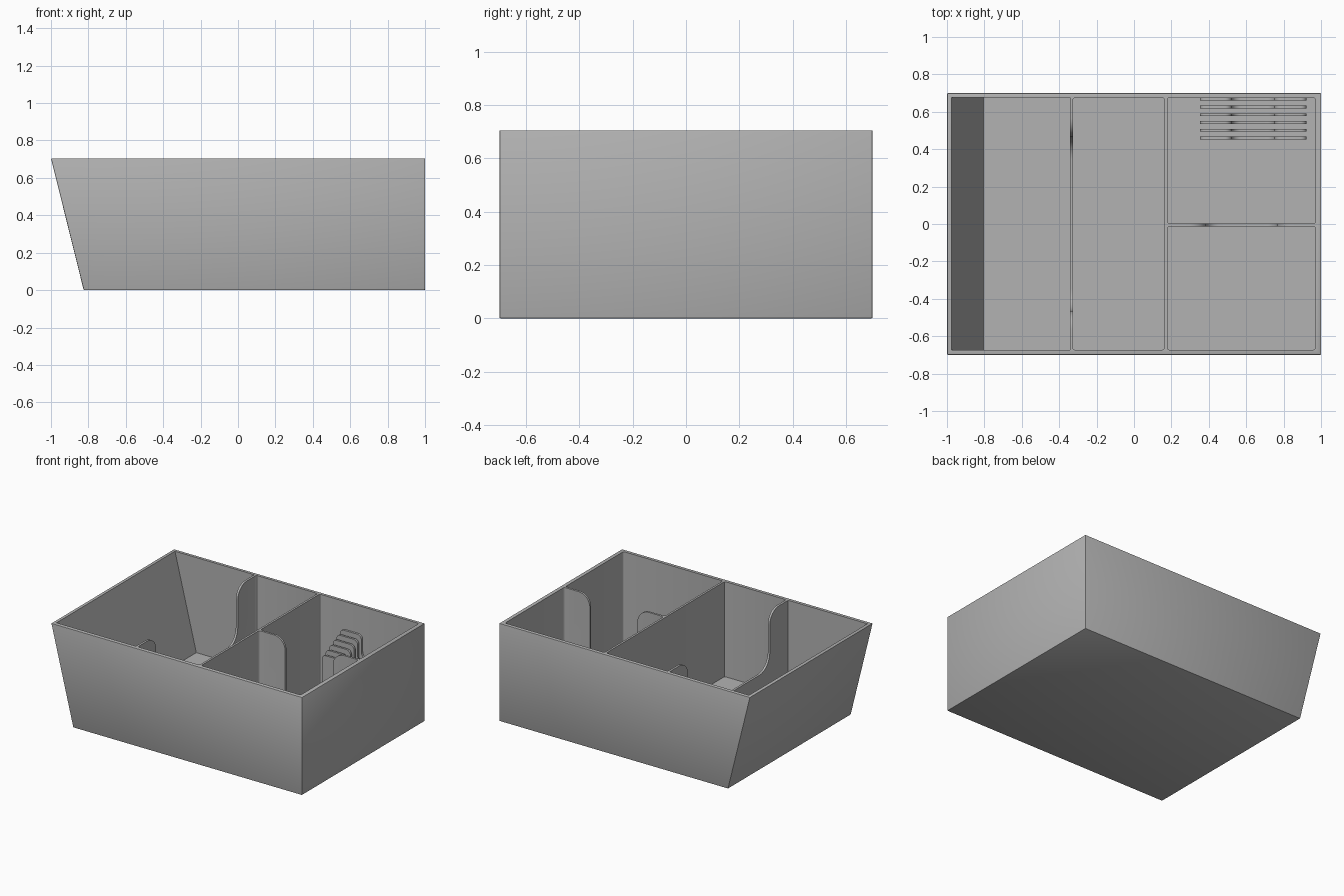
import bpy, bmesh, math
from mathutils import Vector

if "Cube" in bpy.data.objects:
    bpy.data.objects.remove(bpy.data.objects["Cube"])

TOP, FLOOR = 0.705, 0.02
SLOPE = 0.175 / TOP                      # lean of the left wall

grey = bpy.data.materials.new("plain grey")
grey.diffuse_color = (0.45, 0.45, 0.45, 1)
grey.use_nodes = True
grey.node_tree.nodes["Principled BSDF"].inputs["Base Color"].default_value = grey.diffuse_color


def prism(name, points, direction):
    """Closed polygon of 3D points extruded along a direction."""
    bm = bmesh.new()
    face = bm.faces.new([bm.verts.new(p) for p in points])
    ext = bmesh.ops.extrude_face_region(bm, geom=[face])
    moved = [v for v in ext["geom"] if isinstance(v, bmesh.types.BMVert)]
    bmesh.ops.translate(bm, vec=Vector(direction), verts=moved)
    bmesh.ops.recalc_face_normals(bm, faces=bm.faces)
    mesh = bpy.data.meshes.new(name)
    bm.to_mesh(mesh)
    bm.free()
    ob = bpy.data.objects.new(name, mesh)
    bpy.context.collection.objects.link(ob)
    mesh.materials.append(grey)
    return ob


def bevel(ob, width, segments, pick):
    """Round the edges chosen by a rule."""
    bm = bmesh.new()
    bm.from_mesh(ob.data)
    bmesh.ops.bevel(bm, geom=[e for e in bm.edges if pick(e)], offset=width,
                    segments=segments, profile=0.5, affect='EDGES')
    bm.to_mesh(ob.data)
    bm.free()


def cut(ob, cutter):
    """Subtract the cutter and remove it."""
    mod = ob.modifiers.new("cut", 'BOOLEAN')
    mod.operation, mod.solver, mod.object = 'DIFFERENCE', 'EXACT', cutter
    cutter.hide_render = True
    bpy.context.view_layer.objects.active = ob
    bpy.ops.object.modifier_apply(modifier=mod.name)
    bpy.data.objects.remove(cutter)


def arc(cx, cz, r, a0, a1, n=8):
    steps = [math.radians(a0 + (a1 - a0) * i / n) for i in range(n + 1)]
    return [(cx + r * math.cos(t), cz + r * math.sin(t)) for t in steps]


def scoop(half, low, top, r_top, r_low):
    """Dip outline from left to right, rounded at lip and base."""
    left = arc(-half - r_top, top - r_top, r_top, 90, 0)
    left += arc(-half + r_low, low + r_low, r_low, 180, 270)
    return left + [(-u, z) for u, z in reversed(left)]


def upright(e):
    a, b = (v.co for v in e.verts)
    return abs(a.z - b.z) > 0.3


# Outer body with a leaning left wall
body = prism("organizer_box",
             [(-0.825, -0.7, 0), (1, -0.7, 0), (1, -0.7, TOP), (-1, -0.7, TOP)],
             (0, 1.4, 0))
bevel(body, 0.005, 2, lambda e: True)

# Left pocket follows the leaning wall
over = 0.1
x_floor = -0.975 + SLOPE * (TOP - FLOOR)
x_over = -0.975 - SLOPE * over
cut(body, prism("left_pocket",
                [(x_floor, -0.673, FLOOR), (-0.343, -0.673, FLOOR),
                 (-0.343, -0.673, TOP + over), (x_over, -0.673, TOP + over)],
                (0, 1.348, 0)))

# Three square pockets: middle, back right, front right
for x0, x1, y0, y1 in [(-0.327, 0.163, -0.673, 0.675),
                       (0.178, 0.97, 0.002, 0.675),
                       (0.178, 0.97, -0.673, -0.013)]:
    pocket = prism("pocket", [(x0, y0, FLOOR), (x1, y0, FLOOR),
                              (x1, y1, FLOOR), (x0, y1, FLOOR)],
                   (0, 0, TOP + over))
    bevel(pocket, 0.012, 3, upright)
    cut(body, pocket)

# Access dips in the long and the short divider
dip = scoop(0.465, 0.29, TOP, 0.10, 0.12)
dip += [(0.565, TOP + over), (-0.565, TOP + over)]
cut(body, prism("long_dip", [(-0.36, y, z) for y, z in dip], (0.05, 0, 0)))
dip = scoop(0.19, 0.25, TOP, 0.09, 0.07)
dip += [(0.28, TOP + over), (-0.28, TOP + over)]
cut(body, prism("short_dip", [(0.575 + x, -0.03, z) for x, z in dip], (0, 0.05, 0)))

# Stepped rack of thin notched plates against the back wall
plates = []
HALF, R = 0.285, 0.03
for i in range(6):
    y = 0.452 + i * 0.0415
    top = 0.40 + i * 0.021
    outline = arc(-HALF + R, top - R, R, 180, 90, 5)
    outline += scoop(0.115, top - 0.17, top, 0.035, 0.05)
    outline += arc(HALF - R, top - R, R, 90, 0, 5)
    outline += [(HALF, FLOOR - 0.005), (-HALF, FLOOR - 0.005)]
    plates.append(prism(f"rack_plate_{i + 1}",
                        [(0.637 + x, y, z) for x, z in outline], (0, 0.015, 0)))

# Smooth the rounded edges, keep corners sharp
bpy.ops.object.select_all(action='DESELECT')
for ob in [body] + plates:
    ob.select_set(True)
bpy.context.view_layer.objects.active = body
bpy.ops.object.shade_smooth_by_angle(angle=math.radians(30))
